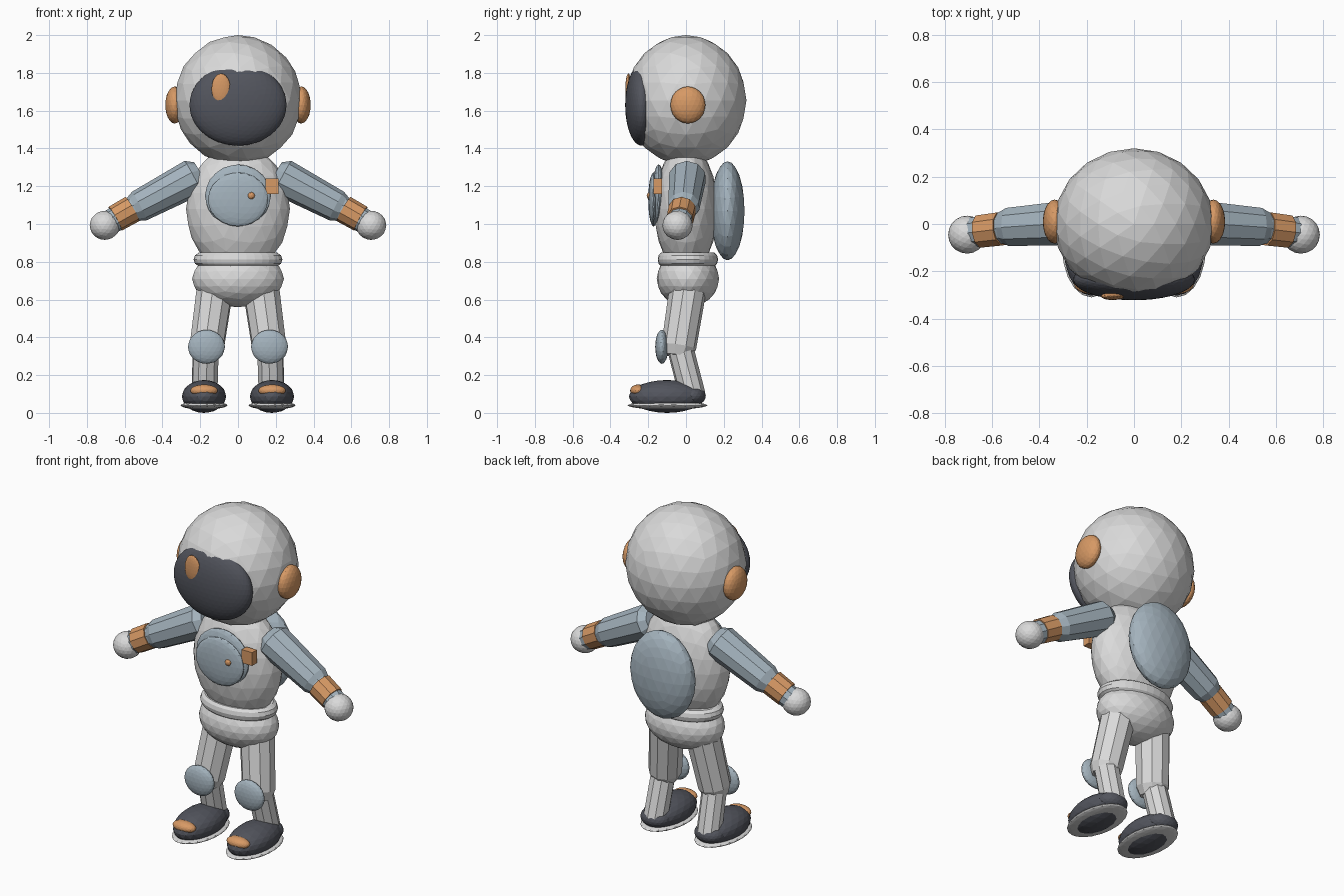
import bpy
import bmesh
from mathutils import Vector, Matrix

cube = bpy.data.objects.get("Cube")
if cube:
    bpy.data.objects.remove(cube, do_unlink=True)


def material(name, rgb):
    m = bpy.data.materials.new(name)
    m.use_nodes = True
    color = (*rgb, 1)
    m.diffuse_color = color
    bsdf = next(n for n in m.node_tree.nodes if n.type == 'BSDF_PRINCIPLED')
    bsdf.inputs["Base Color"].default_value = color
    return m


WHITE = material("suit white", (0.70, 0.70, 0.70))
BLUE = material("blue grey", (0.37, 0.45, 0.51))
ORANGE = material("orange", (0.68, 0.32, 0.13))
DARK = material("dark grey", (0.085, 0.09, 0.11))


def finish(name, bm, mat):
    bmesh.ops.recalc_face_normals(bm, faces=bm.faces[:])
    mesh = bpy.data.meshes.new(name)
    bm.to_mesh(mesh)
    bm.free()
    mesh.materials.append(mat)
    obj = bpy.data.objects.new(name, mesh)
    bpy.context.collection.objects.link(obj)
    return obj


def ball(name, center, radii, mat, detail=3):
    """Faceted ellipsoid."""
    bm = bmesh.new()
    bmesh.ops.create_icosphere(bm, subdivisions=detail, radius=1)
    bm.transform(Matrix.Translation(center) @ Matrix.Diagonal((*radii, 1)))
    return finish(name, bm, mat)


def tube(name, start, end, rings, mat, sides=10):
    """Straight limb; rings are (fraction along, radius)."""
    a, b = Vector(start), Vector(end)
    turn = (b - a).to_track_quat('Z', 'Y').to_matrix().to_4x4()
    bm = bmesh.new()
    loops = []
    for t, r in rings:
        place = Matrix.Translation(a.lerp(b, t)) @ turn
        loops.append(bmesh.ops.create_circle(
            bm, segments=sides, radius=r, matrix=place)["verts"])
    for lo, hi in zip(loops, loops[1:]):
        for i in range(sides):
            j = (i + 1) % sides
            bm.faces.new((lo[i], lo[j], hi[j], hi[i]))
    bm.faces.new(loops[0])
    bm.faces.new(loops[-1])
    return finish(name, bm, mat)


# Helmet with visor and glint
ball("helmet", (0, 0, 1.655), (0.338, 0.32, 0.345), WHITE)
ball("visor", (0, -0.235, 1.63), (0.257, 0.087, 0.215), DARK, 4)
ball("visor_glint", (-0.09, -0.305, 1.717), (0.05, 0.016, 0.08), ORANGE)

# Torso, hips and backpack
ball("torso", (0, 0, 1.08), (0.275, 0.168, 0.34), WHITE)
ball("hips", (0, 0.01, 0.71), (0.243, 0.165, 0.15), WHITE)
ball("backpack", (0, 0.22, 1.07), (0.21, 0.09, 0.262), BLUE)

# Waist roll
bpy.ops.mesh.primitive_torus_add(major_segments=32, minor_segments=10,
                                 major_radius=0.195, minor_radius=0.04,
                                 location=(0, 0.01, 0.812))
waist = bpy.context.object
waist.name = "waist_roll"
waist.scale = (1, 0.68, 0.95)
waist.data.materials.append(WHITE)

# Chest panel with button and tag
ball("chest_backing", (0, -0.145, 1.15), (0.175, 0.035, 0.165), BLUE)
ball("chest_disc", (0, -0.172, 1.13), (0.16, 0.028, 0.143), BLUE)
ball("chest_button", (0.07, -0.192, 1.15), (0.02, 0.016, 0.02), ORANGE, 2)
bm = bmesh.new()
bmesh.ops.create_cube(bm, size=1)
bm.transform(Matrix.Translation((0.18, -0.15, 1.2))
             @ Matrix.Diagonal((0.07, 0.045, 0.08, 1)))
finish("chest_tag", bm, ORANGE)

for side, s in (("left", 1), ("right", -1)):
    def at(x, y, z):
        return (s * x, y, z)

    # Earpiece
    ball(side + "_earpiece", at(0.335, 0.01, 1.63), (0.05, 0.093, 0.098), ORANGE)

    # Arm
    tube(side + "_upper_arm", at(0.2, 0.01, 1.265), at(0.57, -0.015, 1.07),
         [(0, 0.07), (0.1, 0.1), (0.87, 0.085), (1, 0.062)], BLUE)
    tube(side + "_forearm", at(0.5, -0.01, 1.11), at(0.685, -0.035, 1.005),
         [(0, 0.07), (1, 0.065)], BLUE)
    tube(side + "_cuff", at(0.56, -0.02, 1.079), at(0.65, -0.031, 1.028),
         [(0, 0.074), (1, 0.072)], ORANGE)
    ball(side + "_hand", at(0.705, -0.045, 0.993), (0.08, 0.08, 0.077), WHITE)

    # Leg
    tube(side + "_thigh", at(0.113, 0.02, 0.72), at(0.172, -0.046, 0.3),
         [(0, 0.1), (0.88, 0.093), (1, 0.07)], WHITE)
    tube(side + "_shin", at(0.17, -0.035, 0.36), at(0.178, 0.035, 0.09),
         [(0, 0.07), (1, 0.07)], WHITE)
    ball(side + "_knee_pad", at(0.167, -0.128, 0.35), (0.098, 0.035, 0.09), BLUE)

    # Boot
    ball(side + "_boot", at(0.18, -0.1, 0.087), (0.117, 0.203, 0.087), DARK)
    ball(side + "_boot_heel", at(0.18, 0.03, 0.09), (0.09, 0.075, 0.055), DARK)
    ball(side + "_boot_sole", at(0.18, -0.098, 0.04), (0.124, 0.212, 0.022), WHITE)
    ball(side + "_toe_cap", at(0.18, -0.254, 0.118), (0.073, 0.042, 0.032), ORANGE)
